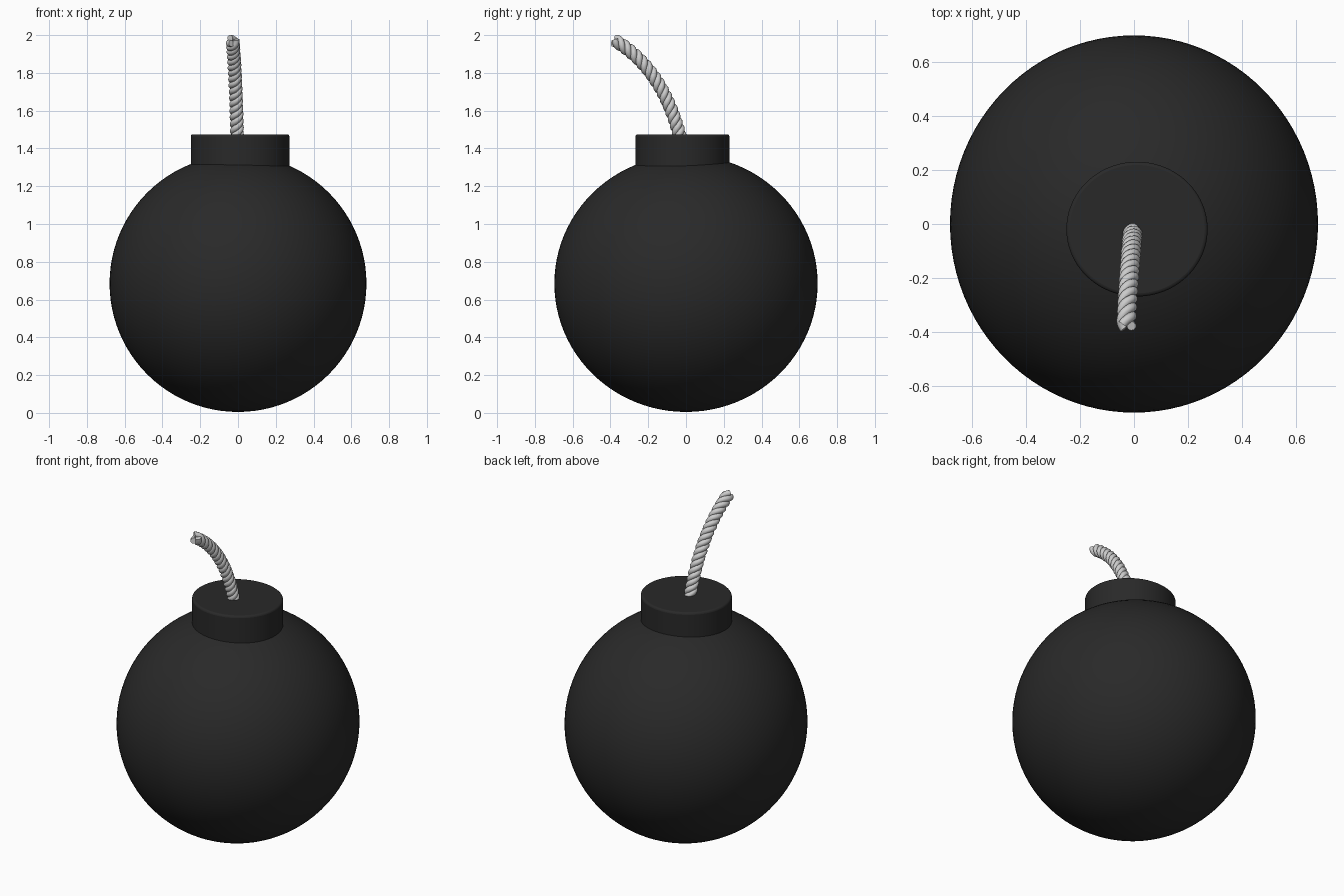
import bpy, math
from mathutils import Vector
from mathutils.geometry import interpolate_bezier

if "Cube" in bpy.data.objects:
    bpy.data.objects.remove(bpy.data.objects["Cube"])


def make_mat(name, v):
    m = bpy.data.materials.new(name)
    m.diffuse_color = (v, v, v, 1)
    m.use_nodes = True
    m.node_tree.nodes["Principled BSDF"].inputs["Base Color"].default_value = m.diffuse_color
    return m


iron = make_mat("dark_iron", 0.022)

# Round body, slightly deeper than wide
bpy.ops.mesh.primitive_uv_sphere_add(segments=96, ring_count=48, radius=1, location=(0, 0, 0.685))
body = bpy.context.object
body.name = "round_body"
body.scale = (0.68, 0.697, 0.68)
bpy.ops.object.transform_apply(location=False, rotation=False, scale=True)
bpy.ops.object.shade_smooth()
body.data.materials.append(iron)

# Neck collar with a softened rim, sunk into the body
bpy.ops.mesh.primitive_cylinder_add(vertices=96, radius=1, depth=0.275, location=(0.011, -0.019, 1.3375))
neck = bpy.context.object
neck.name = "neck_collar"
neck.scale = (0.261, 0.249, 1)
bpy.ops.object.transform_apply(location=False, rotation=False, scale=True)
neck.data.materials.append(iron)
bev = neck.modifiers.new("rim", 'BEVEL')
bev.width = 0.012
bev.segments = 3
bev.limit_method = 'ANGLE'
bpy.ops.object.shade_smooth_by_angle(angle=math.radians(40))

# Fuse centre line
N = 220
path = interpolate_bezier(Vector((-0.005, -0.027, 1.44)), Vector((-0.008, -0.075, 1.64)),
                          Vector((-0.018, -0.17, 1.85)), Vector((-0.029, -0.378, 1.972)), N)
TURNS, OFFSET, RADIUS = 5.7, 0.0195, 0.0175


# Fuse: three strands twisted around the centre line
def strand(i):
    cu = bpy.data.curves.new(f"fuse_strand_{i + 1}", 'CURVE')
    cu.dimensions = '3D'
    cu.bevel_depth = RADIUS
    cu.bevel_resolution = 3
    cu.use_fill_caps = True
    sp = cu.splines.new('POLY')
    sp.points.add(N - 1)
    for k, p in enumerate(path):
        t = (path[min(k + 1, N - 1)] - path[max(k - 1, 0)]).normalized()
        u = Vector((0, 1, 0)).cross(t)
        u = (Vector((1, 0, 0)) - t * t.x).normalized()
        v = t.cross(u)
        a = math.tau * (TURNS * k / (N - 1) + i / 3)
        sp.points[k].co = (*(p + OFFSET * (u * math.cos(a) + v * math.sin(a))), 1)
    ob = bpy.data.objects.new(cu.name, cu)
    bpy.context.collection.objects.link(ob)


for i in range(3):
    strand(i)
